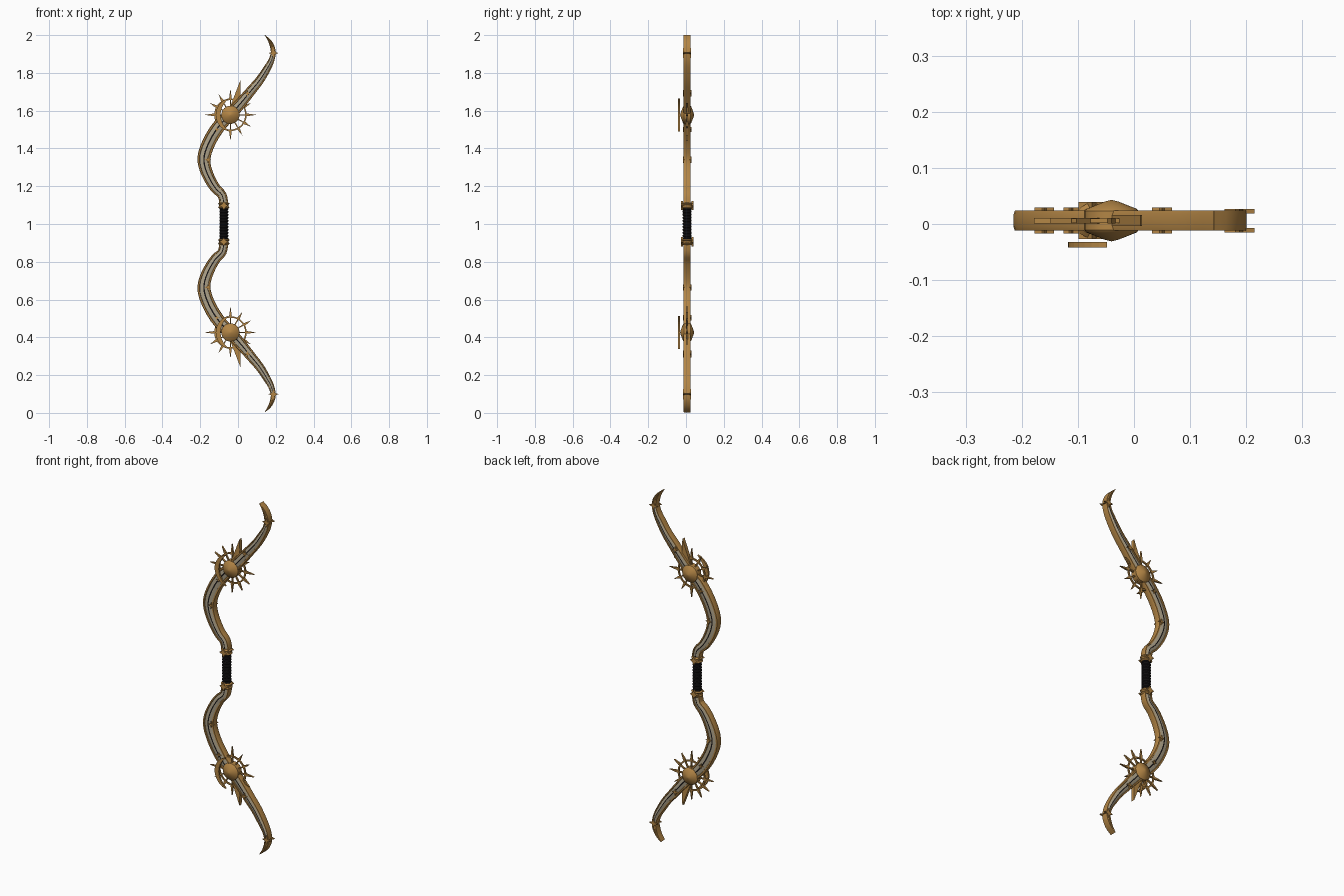
import bpy, bmesh, math
from mathutils import Vector

if "Cube" in bpy.data.objects:
    bpy.data.objects.remove(bpy.data.objects["Cube"])

CZ, CY = 1.002, 0.006          # mirror height and mid-depth of the bow


def mat(name, rgb):
    m = bpy.data.materials.new(name)
    m.diffuse_color = (*rgb, 1)
    m.use_nodes = True
    m.node_tree.nodes["Principled BSDF"].inputs["Base Color"].default_value = m.diffuse_color
    return m


GOLD = mat("aged gold", (0.45, 0.235, 0.06))
SILVER = mat("warm silver", (0.42, 0.36, 0.25))
BLACK = mat("black leather", (0.008, 0.007, 0.008))


def finish(bm, name, mats, smooth=None):
    bmesh.ops.recalc_face_normals(bm, faces=bm.faces)
    me = bpy.data.meshes.new(name)
    bm.to_mesh(me)
    bm.free()
    ob = bpy.data.objects.new(name, me)
    bpy.context.collection.objects.link(ob)
    for m in mats:
        me.materials.append(m)
    if smooth:
        bpy.ops.object.select_all(action='DESELECT')
        ob.select_set(True)
        bpy.context.view_layer.objects.active = ob
        bpy.ops.object.shade_smooth_by_angle(angle=math.radians(smooth))
    return ob


def plate(bm, pts, y0, y1):
    """Extrude an x/z outline between two depths (relative to the middle)."""
    a = [bm.verts.new((x, CY + y0, z)) for x, z in pts]
    b = [bm.verts.new((x, CY + y1, z)) for x, z in pts]
    n = len(pts)
    bm.faces.new(a)
    bm.faces.new(b[::-1])
    for i in range(n):
        bm.faces.new((a[i], b[i], b[(i + 1) % n], a[(i + 1) % n]))


def lathe(bm, prof, center, axis, seg=24):
    """Revolve (radius, height) pairs about the y or z axis."""
    rings = []
    for r, h in prof:
        ring = []
        for k in range(seg):
            t = 2 * math.pi * k / seg
            c, s = max(r, 1e-4) * math.cos(t), max(r, 1e-4) * math.sin(t)
            ring.append(bm.verts.new(Vector(center) + Vector((c, s, h) if axis == 'z' else (c, h, s))))
        rings.append(ring)
    for a, b in zip(rings, rings[1:]):
        for k in range(seg):
            bm.faces.new((a[k], a[(k + 1) % seg], b[(k + 1) % seg], b[k]))
    bm.faces.new(rings[0])
    bm.faces.new(rings[-1])


def star(cx, cz, r, inner, n=4, rot=0):
    return [(cx + (r, inner)[k % 2] * math.cos(rot + math.pi * k / n),
             cz + (r, inner)[k % 2] * math.sin(rot + math.pi * k / n)) for k in range(2 * n)]


def smooth_path(p, n=3):
    """Catmull-Rom through the (x, z, half width) points."""
    p = [Vector(q) for q in p]
    q = [2 * p[0] - p[1]] + p + [2 * p[-1] - p[-2]]
    out = []
    for i in range(1, len(q) - 2):
        a, b, c, d = q[i - 1:i + 3]
        for k in range(n):
            t = k / n
            out.append(0.5 * (2 * b + (c - a) * t + (2 * a - 5 * b + 4 * c - d) * t * t
                              + (3 * b - a - 3 * c + d) * t ** 3))
    return out + [p[-1]]


# Limb centre line: x, height above the middle, half width
LIMB = [(-.074, .095, .024), (-.084, .150, .024), (-.119, .187, .027), (-.154, .245, .030),
        (-.177, .308, .033), (-.178, .362, .035), (-.156, .425, .035), (-.124, .483, .035),
        (-.085, .535, .034), (-.040, .577, .032), (.013, .636, .029), (.066, .700, .026),
        (.114, .758, .023), (.151, .816, .020), (.175, .860, .016), (.188, .903, .013)]
TIP = [(.188, .903, .013), (.182, .935, .012), (.167, .968, .008), (.142, .998, .001)]

# Half section: across (in half widths), depth; rims, silver ridge, dark seam
HALF = [(-1, .011), (-.93, .018), (-.70, .018), (-.64, .013), (-.10, .0175),
        (.10, .0175), (.64, .013), (.70, .018), (.93, .018), (1, .011)]
HALF_MAT = [0, 0, 0, 1, 2, 1, 0, 0, 0, 0]
SECTION = HALF + [(-u, -v) for u, v in HALF]


def loft(name, path, sgn, painted):
    bm = bmesh.new()
    rows = []
    n = len(SECTION)
    for i, p in enumerate(path):
        d = path[min(i + 1, len(path) - 1)] - path[max(i - 1, 0)]
        t = Vector((d.x, d.y)).normalized()
        rows.append([bm.verts.new((p.x + t.y * u * p.z, CY - v, CZ + sgn * (p.y - t.x * u * p.z)))
                     for u, v in SECTION])
    for a, b in zip(rows, rows[1:]):
        for k in range(n):
            f = bm.faces.new((a[k], a[(k + 1) % n], b[(k + 1) % n], b[k]))
            f.material_index = HALF_MAT[k % 10] if painted else 0
    bm.faces.new(rows[0])
    bm.faces.new(rows[-1])
    finish(bm, name, [GOLD, SILVER, BLACK], 20)


for sgn, side in ((1, "upper"), (-1, "lower")):
    def at(x, z):
        return (x, CZ + sgn * z)

    loft(side + "_limb", smooth_path(LIMB), sgn, True)
    loft(side + "_limb_tip", smooth_path(TIP), sgn, False)

    HX, HZ = at(-.040, .576)

    # Domed hub on both faces
    bm = bmesh.new()
    lathe(bm, [(0, -.037), (.012, -.034), (.045, -.021), (.048, -.017),
               (.048, .017), (.045, .021), (.012, .034), (0, .037)], (HX, CY, HZ), 'y', 32)
    finish(bm, side + "_hub", [GOLD], 35)

    # Thin wheel ring
    bm = bmesh.new()
    lathe(bm, [(.078, -.004), (.086, -.004), (.086, .004), (.078, .004), (.078, -.004)],
          (HX, CY, HZ), 'y', 36)
    for f in [f for f in bm.faces if len(f.verts) > 4]:
        bm.faces.remove(f)
    bmesh.ops.remove_doubles(bm, verts=bm.verts, dist=1e-5)
    finish(bm, side + "_wheel_ring", [GOLD], 35)

    # Spokes ending in spikes
    bm = bmesh.new()
    for k in range(12):
        t = math.pi * k / 6
        c, s = math.cos(t), math.sin(t)
        tip = .138 if k % 3 == 0 else .126
        out = [(.03, -.003), (.078, -.003), (.088, -.007), (tip, 0), (.088, .007), (.078, .003), (.03, .003)]
        plate(bm, [(HX + r * c - w * s, HZ + sgn * (r * s + w * c)) for r, w in out], -.005, .005)
    finish(bm, side + "_wheel_spikes", [GOLD])

    # Long blade rising beside the limb
    bm = bmesh.new()
    plate(bm, [at(*p) for p in ((-.045, .61), (-.018, .68), (.012, .758), (.014, .70), (.012, .63))],
          -.010, .010)
    finish(bm, side + "_blade", [GOLD])

    # Crescent standing in front of the wheel
    bm = bmesh.new()
    arc = []
    for k in range(17):
        t = math.radians(103 + 154 * k / 16)
        arc.append((-.028 + .090 * math.cos(t), .576 + .090 * math.sin(t)))
    for k in range(15, 0, -1):
        t = math.radians(103 + 154 * k / 16)
        thick = .026 * math.sin(math.pi * k / 16) ** .7
        arc.append((-.028 + (.090 - thick) * math.cos(t), .576 + (.090 - thick) * math.sin(t)))
    plate(bm, [at(*p) for p in arc], -.048, -.038)
    finish(bm, side + "_crescent", [GOLD])

    # Star studs on both faces of the limb
    bm = bmesh.new()
    for x, z, r in ((-.160, .338, .017), (-.112, .498, .014), (.050, .690, .018), (.188, .903, .027)):
        deep = .021 if r > .02 else .023
        for y0, y1 in ((-deep, -.013), (.013, deep)):
            plate(bm, star(*at(x, z), r, r * .35), y0, y1)
    finish(bm, side + "_star_studs", [GOLD])

    # Collar at the end of the grip with small bosses
    bm = bmesh.new()
    lathe(bm, [(.023, .080), (.031, .086), (.026, .092), (.026, .100), (.031, .106), (.023, .113)]
          if sgn > 0 else
          [(.023, -.080), (.031, -.086), (.026, -.092), (.026, -.100), (.031, -.106), (.023, -.113)],
          (-.075, CY, CZ), 'z', 20)
    for y0, y1 in ((-.033, -.022), (.022, .033)):
        plate(bm, star(*at(-.075, .096), .024, .012), y0, y1)
    finish(bm, side + "_grip_collar", [GOLD], 30)

# Leather-wrapped grip with ribs
bm = bmesh.new()
prof = []
N = 11
for k in range(N):
    z = -.088 + .176 * k / N
    h = .176 / N
    prof += [(.0195, z), (.0235, z + h * .25), (.0235, z + h * .75)]
prof.append((.0195, .088))
lathe(bm, prof, (-.075, CY, CZ), 'z', 20)
finish(bm, "grip_wrap", [BLACK], 30)
